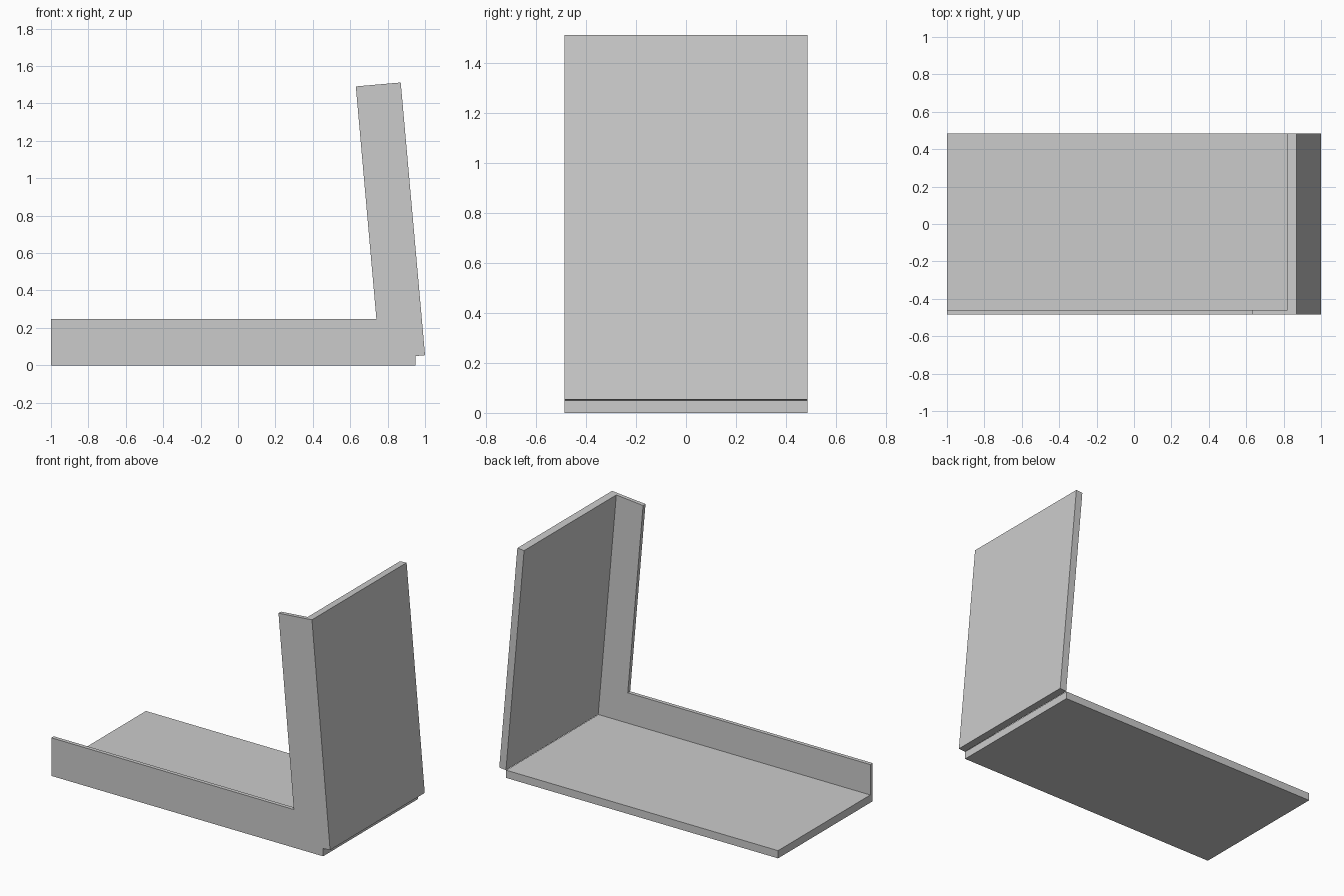
import bpy
import bmesh

cube = bpy.data.objects.get("Cube")
if cube:
    bpy.data.objects.remove(cube, do_unlink=True)

GREY = (0.6, 0.6, 0.6, 1.0)
mat = bpy.data.materials.new("plain grey")
mat.use_nodes = True
mat.diffuse_color = GREY
mat.node_tree.nodes["Principled BSDF"].inputs["Base Color"].default_value = GREY

FRONT, INNER, BACK = -0.485, -0.46, 0.485


def extrude_profile(name, profile, y0, y1):
    """Solid made from an x-z outline swept along y."""
    bm = bmesh.new()
    face = bm.faces.new([bm.verts.new((x, y0, z)) for x, z in profile])
    ext = bmesh.ops.extrude_face_region(bm, geom=[face])
    moved = [v for v in ext["geom"] if isinstance(v, bmesh.types.BMVert)]
    bmesh.ops.translate(bm, verts=moved, vec=(0, y1 - y0, 0))
    bmesh.ops.recalc_face_normals(bm, faces=bm.faces)
    mesh = bpy.data.meshes.new(name)
    bm.to_mesh(mesh)
    bm.free()
    mesh.materials.append(mat)
    obj = bpy.data.objects.new(name, mesh)
    bpy.context.collection.objects.link(obj)
    return obj


# Flat base slab
extrude_profile("base_slab", [(-1, 0), (0.95, 0), (0.95, 0.05), (-1, 0.05)],
                INNER, BACK)

# Leaning upright slab, overhanging the end of the base
extrude_profile("leaning_slab",
                [(0.952, 0.05), (1, 0.054), (0.87, 1.512), (0.822, 1.508)],
                INNER, BACK)

# L-shaped side panel closing the front edge of both slabs
extrude_profile("side_panel",
                [(-1, 0), (0.95, 0), (0.95, 0.05), (1, 0.054),
                 (0.87, 1.512), (0.63, 1.491), (0.74, 0.247), (-1, 0.247)],
                FRONT, INNER)
